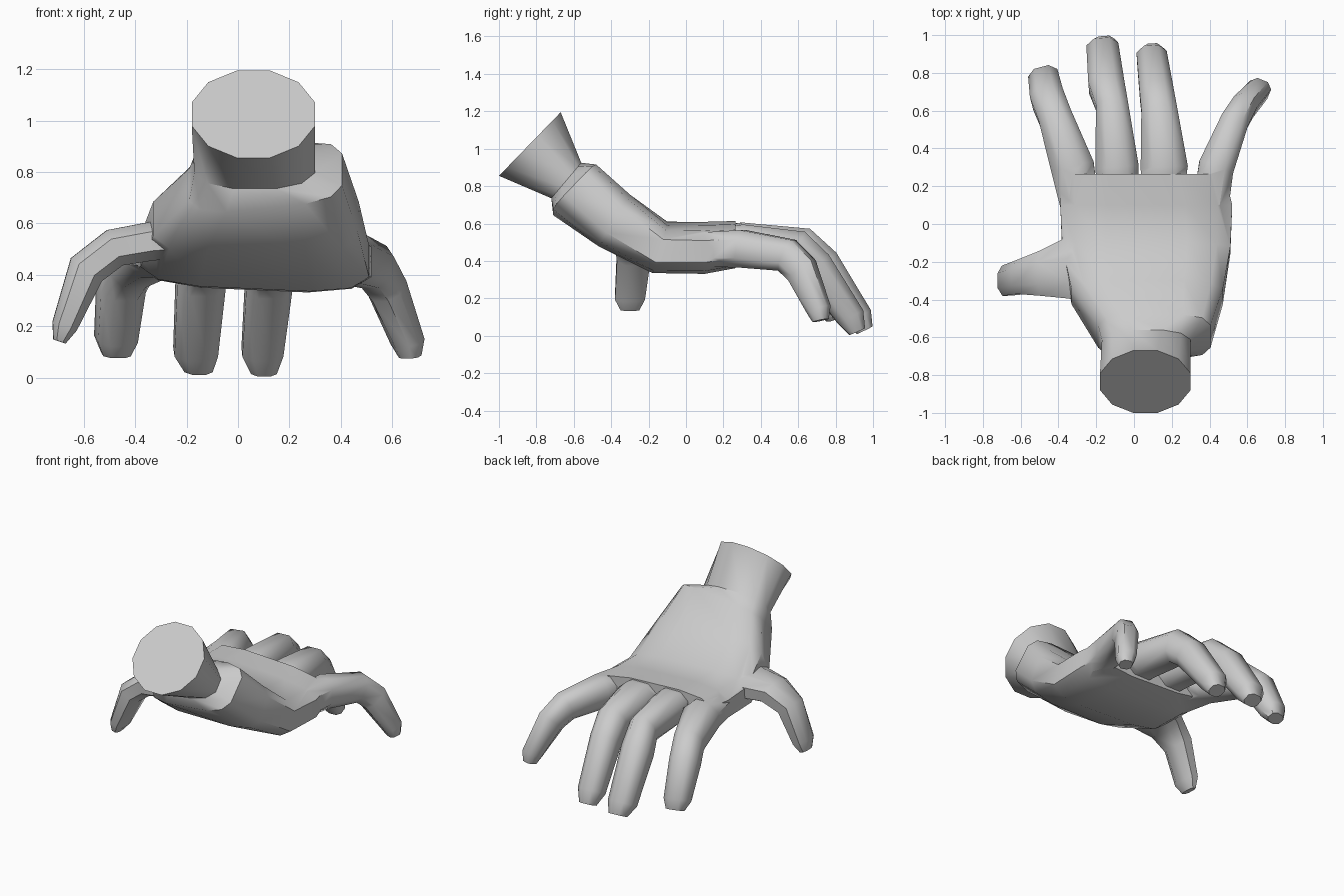
import bpy, bmesh
from math import cos, sin, pi, copysign, radians
from mathutils import Vector

if "Cube" in bpy.data.objects:
    bpy.data.objects.remove(bpy.data.objects["Cube"])


def loft(name, rings, sides):
    """Skin closed rings given as (centre, side half-vector, up half-vector, squareness)."""
    bm = bmesh.new()
    loops = []
    for c, s, u, p in rings:
        norm = cos(pi / sides) ** p
        loop = []
        for i in range(sides):
            a = 2 * pi * (i + 0.5) / sides
            x = copysign(abs(cos(a)) ** p, cos(a)) / norm
            y = copysign(abs(sin(a)) ** p, sin(a)) / norm
            loop.append(bm.verts.new(c + s * x + u * y))
        loops.append(loop)
    for a, b in zip(loops, loops[1:]):
        for i in range(sides):
            j = (i + 1) % sides
            bm.faces.new((a[i], a[j], b[j], b[i]))
    bm.faces.new(loops[0])
    bm.faces.new(loops[-1])
    bmesh.ops.recalc_face_normals(bm, faces=bm.faces)
    me = bpy.data.meshes.new(name)
    bm.to_mesh(me)
    bm.free()
    ob = bpy.data.objects.new(name, me)
    bpy.context.collection.objects.link(ob)
    return ob


def slab(x0, x1, bottom, top, roll, p):
    """Cross-section of wrist or palm from its side-view bottom and top points."""
    b, t = Vector((0, *bottom)), Vector((0, *top))
    c = (b + t) / 2
    c.x = (x0 + x1) / 2
    return c, Vector(((x1 - x0) / 2, 0, roll)), (t - b) / 2, p


def digit(name, path):
    """Finger along path rows of x, y, z, half width, half thickness."""
    pts = [Vector(r[:3]) for r in path]
    flat = pts[-1] - pts[0]
    side = Vector((flat.y, -flat.x, 0)).normalized()
    rings = []
    for i, r in enumerate(path):
        d0 = (pts[i] - pts[max(i - 1, 0)]).normalized()
        d1 = (pts[min(i + 1, len(pts) - 1)] - pts[i]).normalized()
        tangent = (d0 + d1).normalized()
        up = side.cross(tangent).normalized()
        rings.append((pts[i], side * r[3], up * r[4], 0.8))
    return loft(name, rings, 8)


# Wrist stump flowing into the palm
hand = loft("hand", [
    slab(-0.18, 0.30, (-1.00, 0.855), (-0.67, 1.195), 0, 1),
    slab(-0.17, 0.30, (-0.72, 0.735), (-0.56, 0.925), 0, 0.8),
    slab(-0.19, 0.405, (-0.71, 0.66), (-0.48, 0.90), 0.03, 0.5),
    slab(-0.33, 0.47, (-0.47, 0.48), (-0.30, 0.755), 0.0, 0.55),
    slab(-0.38, 0.51, (-0.18, 0.345), (-0.10, 0.60), -0.02, 0.55),
    slab(-0.39, 0.52, (0.10, 0.34), (0.10, 0.60), -0.02, 0.6),
    slab(-0.38, 0.48, (0.265, 0.37), (0.265, 0.605), -0.02, 0.65),
], 12)

# Fingers and thumb
digits = [
    digit("index_finger", [
        (-0.28, 0.06, 0.48, 0.10, 0.09), (-0.325, 0.30, 0.49, 0.115, 0.10),
        (-0.415, 0.56, 0.445, 0.09, 0.105), (-0.455, 0.66, 0.36, 0.09, 0.095),
        (-0.475, 0.77, 0.15, 0.08, 0.07), (-0.475, 0.795, 0.09, 0.055, 0.04)]),
    digit("middle_finger", [
        (-0.08, 0.06, 0.485, 0.10, 0.09), (-0.09, 0.30, 0.50, 0.115, 0.105),
        (-0.115, 0.62, 0.475, 0.085, 0.105), (-0.145, 0.73, 0.38, 0.095, 0.095),
        (-0.165, 0.92, 0.10, 0.085, 0.075), (-0.155, 0.955, 0.03, 0.055, 0.045)]),
    digit("ring_finger", [
        (0.15, 0.06, 0.475, 0.10, 0.09), (0.16, 0.30, 0.49, 0.125, 0.105),
        (0.135, 0.59, 0.46, 0.095, 0.105), (0.12, 0.69, 0.37, 0.09, 0.095),
        (0.095, 0.88, 0.10, 0.08, 0.075), (0.10, 0.915, 0.022, 0.05, 0.045)]),
    digit("little_finger", [
        (0.40, 0.06, 0.46, 0.10, 0.09), (0.435, 0.30, 0.465, 0.095, 0.10),
        (0.53, 0.54, 0.43, 0.075, 0.09), (0.58, 0.62, 0.35, 0.068, 0.085),
        (0.66, 0.71, 0.14, 0.06, 0.06), (0.67, 0.72, 0.082, 0.04, 0.04)]),
    digit("thumb", [
        (-0.12, -0.29, 0.55, 0.20, 0.08), (-0.34, -0.23, 0.53, 0.165, 0.075),
        (-0.48, -0.26, 0.505, 0.12, 0.075), (-0.59, -0.28, 0.42, 0.09, 0.075),
        (-0.675, -0.30, 0.20, 0.08, 0.05), (-0.695, -0.30, 0.14, 0.05, 0.025)]),
]

# Fuse every digit into the hand
bpy.context.view_layer.objects.active = hand
hand.select_set(True)
for d in digits:
    m = hand.modifiers.new("fuse", 'BOOLEAN')
    m.operation = 'UNION'
    m.solver = 'EXACT'
    m.object = d
    bpy.ops.object.modifier_apply(modifier=m.name)
    bpy.data.objects.remove(d)
bpy.ops.object.shade_smooth_by_angle(angle=radians(48))
